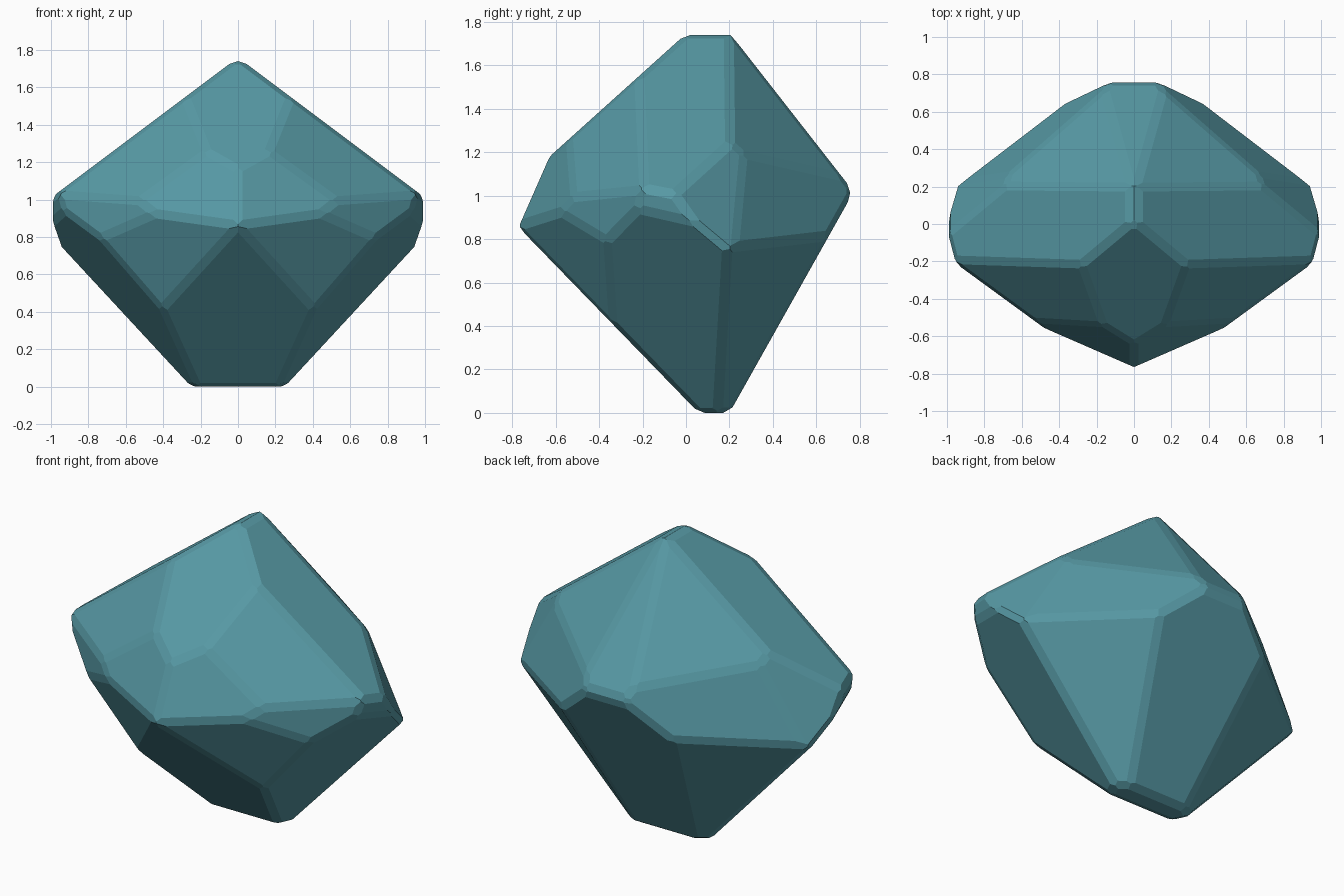
import bpy
import bmesh
import math
from mathutils import Vector

cube = bpy.data.objects.get("Cube")
if cube:
    bpy.data.objects.remove(cube, do_unlink=True)

# Each facet is a cutting plane: normal, then a point it passes through.
# Facets that lean sideways are mirrored to the other side.
FACETS = [
    ((0, 0, 1), (0, 0, 1.74)),                     # crown tip
    ((0, 0, -1), (0, 0, 0)),                       # base
    ((0, -0.9, 1), (0, 0, 1.745)),                 # crown front kite
    ((0.75, 0, 1), (0, 0, 1.76)),                  # crown sides
    ((0.74, 1.075, 1), (0, 0.2, 1.76)),            # crown back
    ((0, 1.28, 1), (0, 0.2, 1.75)),                # crown back ridge
    ((0.79, -1.185, 1), (0, 0, 2.03)),             # crown front sides
    ((0.375, -1, 0.44), (0, -0.76, 0.9)),          # brow under the kite
    ((2.1, 2.63, 1), (0.9, 0.24, 0.78)),           # belt back sides
    ((0, 1, 0), (0, 0.757, 0)),                    # belt back
    ((1, 0.733, 0.525), (1, -0.01, 0.95)),         # belt ends
    ((1, -0.3, -0.2), (1, -0.01, 0.95)),           # belt end undercut
    ((0.73, -1, 0), (0.94, -0.22, 0)),             # belt front sides
    ((0.507, -1, -0.509), (0.68, -0.4, 0.8)),      # pavilion front shoulders
    ((0, -1.03, -1), (0, 0.03, 0.03)),             # pavilion front
    ((1, -0.46, -0.9), (0.24, 0.1, 0)),            # pavilion front sides
    ((0.99, 1.41, -1), (0.22, 0.18, 0)),           # pavilion back sides
    ((0, 1.78, -1), (0, 0.2, 0)),                  # pavilion back
]
CHAMFER = 0.05


def cut(bm, normal, point):
    """Slice away everything in front of a plane and cap the opening."""
    geom = bm.verts[:] + bm.edges[:] + bm.faces[:]
    bmesh.ops.bisect_plane(bm, geom=geom, dist=1e-5, plane_co=point,
                           plane_no=normal, clear_outer=True)
    rim = [e for e in bm.edges if e.is_boundary]
    if rim:
        bmesh.ops.holes_fill(bm, edges=rim, sides=0)
        bm.normal_update()


# Rough block cut down to the main facets
bm = bmesh.new()
bmesh.ops.create_cube(bm, size=4)
for n, p in FACETS:
    for side in ((1, -1) if n[0] else (1,)):
        cut(bm, Vector((n[0] * side, n[1], n[2])),
            Vector((p[0] * side, p[1], p[2])))
bmesh.ops.recalc_face_normals(bm, faces=bm.faces[:])

# Worn edges: shave a narrow chamfer along every clear edge
shaves = []
for e in bm.edges:
    if len(e.link_faces) != 2:
        continue
    angle = e.calc_face_angle()
    if angle > math.radians(12) and e.calc_length() > 0.05:
        normal = (e.link_faces[0].normal + e.link_faces[1].normal).normalized()
        middle = (e.verts[0].co + e.verts[1].co) / 2
        depth = min(CHAMFER / 2 * math.tan(angle / 2), 0.018)
        shaves.append((normal, middle - normal * depth))
for normal, point in shaves:
    cut(bm, normal, point)
bmesh.ops.recalc_face_normals(bm, faces=bm.faces[:])

# Finished stone
mesh = bpy.data.meshes.new("faceted_stone")
bm.to_mesh(mesh)
bm.free()
stone = bpy.data.objects.new("faceted_stone", mesh)
bpy.context.collection.objects.link(stone)

teal = bpy.data.materials.new("teal_stone")
teal.use_nodes = True
color = (0.095, 0.32, 0.375, 1)
teal.diffuse_color = color
teal.node_tree.nodes["Principled BSDF"].inputs["Base Color"].default_value = color
mesh.materials.append(teal)
